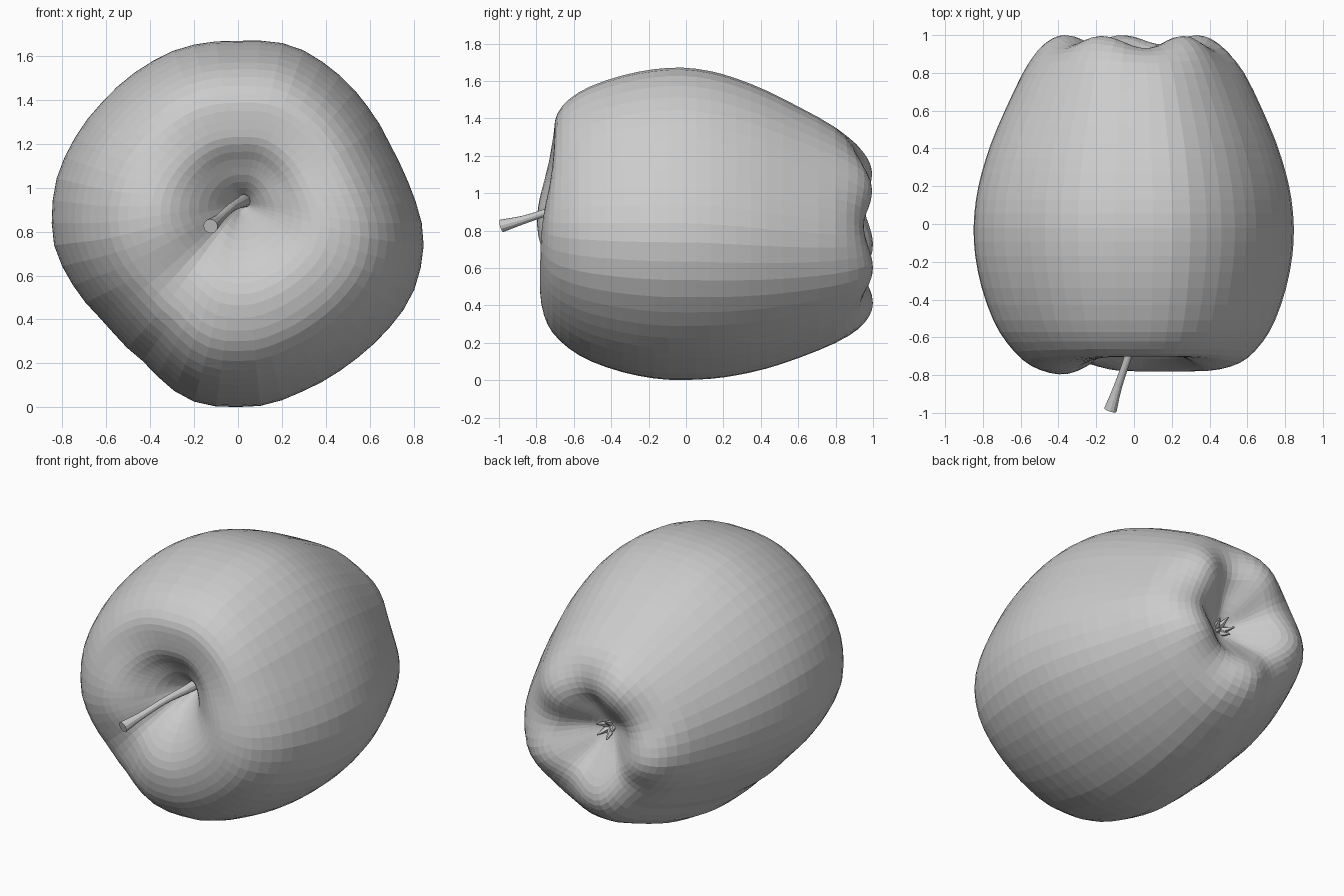
import bpy, bmesh
from math import sin, cos, pi, radians, atan2, hypot, exp
from mathutils import Vector, Matrix

if "Cube" in bpy.data.objects:
    bpy.data.objects.remove(bpy.data.objects["Cube"])

SEG, CZ = 52, 0.84

# widest cross-section of the fruit (x, z), counter-clockwise
outline = [(0.845, .8), (.785, 1.0), (.705, 1.17), (.605, 1.35), (.455, 1.52), (.25, 1.65),
           (0, 1.67), (-.27, 1.635), (-.41, 1.565), (-.61, 1.4), (-.73, 1.25), (-.825, 1.05),
           (-.85, .88), (-.835, .72), (-.755, .56), (-.6, .38), (-.42, .2), (-.3, .08),
           (-.17, .012), (0, 0.001), (.12, .008), (.31, .08), (.51, .2), (.66, .33), (.79, .5), (.845, .7)]
polar = sorted((atan2(z - CZ, x) % (2 * pi), hypot(x, z - CZ)) for x, z in outline)
polar = [(polar[-1][0] - 2 * pi, polar[-1][1])] + polar + [(polar[0][0] + 2 * pi, polar[0][1])]

# profile along the core: (fraction of radius, y), stem end to blossom end
profile = [(.015, -.44), (.05, -.48), (.1, -.545), (.18, -.635), (.28, -.715), (.38, -.765), (.48, -.78),
           (.6, -.76), (.7, -.715), (.8, -.625), (.88, -.51), (.95, -.34), (.99, -.17), (1, -.02),
           (.985, .13), (.95, .27), (.89, .43), (.8, .61), (.69, .8), (.59, .91), (.5, .96),
           (.42, .975), (.33, .955), (.23, .89), (.13, .82), (.06, .78), (.015, .77)]


def radius(a):
    for (a0, r0), (a1, r1) in zip(polar, polar[1:]):
        if a0 <= a <= a1:
            return r0 + (r1 - r0) * (a - a0) / (a1 - a0)


def smooth(lo, hi, v):
    t = max(0, min(1, (v - lo) / (hi - lo)))
    return t * t * (3 - 2 * t)


def bump(a, deg, width, power=2):
    d = (a - radians(deg) + pi) % (2 * pi) - pi
    return exp(-abs(d / radians(width)) ** power)


def catmull(pts, n):
    p = [Vector(q) for q in pts]
    p = [2 * p[0] - p[1]] + p + [2 * p[-1] - p[-2]]
    out = []
    for i in range(1, len(p) - 2):
        a, b, c, d = p[i - 1:i + 3]
        for k in range(n):
            t = k / n
            out.append(.5 * (2 * b + (c - a) * t + (2 * a - 5 * b + 4 * c - d) * t * t
                             + (3 * b - a - 3 * c + d) * t ** 3))
    return out + [p[-2]]


def finish(bm, name):
    bmesh.ops.recalc_face_normals(bm, faces=bm.faces)
    me = bpy.data.meshes.new(name)
    bm.to_mesh(me)
    bm.free()
    ob = bpy.data.objects.new(name, me)
    bpy.context.collection.objects.link(ob)
    return ob


# apple body: rings lofted along y with dips, grooves and lobes
radii = [radius(2 * pi * j / SEG) for j in range(SEG)]
bm = bmesh.new()
rings = []
for f, y in catmull(profile, 2):
    ring = []
    for j in range(SEG):
        a = 2 * pi * j / SEG
        r, yy = f * radii[j], y
        if y < 0:
            rim = smooth(.04, .3, f) * (1 - smooth(.45, .85, f))
            yy += rim * (.085 * bump(a, 80, 68, 3) + .045 * bump(a, 225, 20) - .02 * bump(a, 180, 25))
            cx, cz = .02 * (1 - f), CZ + .08 * (1 - smooth(.0, .8, f))
        else:
            rim = smooth(.05, .3, f) * (1 - smooth(.4, .75, f))
            lobe = cos(5 * (a - radians(260)))
            yy += rim * (.025 * lobe - .02 * bump(a, 80, 30))
            r *= 1 + .05 * lobe * rim
            cx, cz = 0, CZ - .065 * smooth(-.1, .95, y) + .065 * smooth(-.1, .95, 0)
        ring.append(bm.verts.new((cx + r * cos(a), yy, cz + r * sin(a))))
    rings.append(ring)
for r0, r1 in zip(rings, rings[1:]):
    for j in range(SEG):
        k = (j + 1) % SEG
        bm.faces.new((r0[j], r0[k], r1[k], r1[j]))
bm.faces.new(rings[0])
bm.faces.new(rings[-1])
finish(bm, "apple_body")

# stem: bent tapered tube flaring at its tip
path = catmull([(.035, -.42, .945), (.015, -.55, .935), (-.03, -.7, .91), (-.085, -.86, .86), (-.125, -.985, .825)], 3)
widths = catmull([(.034, 0), (.026, 0), (.02, 0), (.022, 0), (.034, 0)], 3)
bm = bmesh.new()
rings = []
for i, p in enumerate(path):
    d = path[min(i + 1, len(path) - 1)] - path[max(i - 1, 0)]
    q = d.to_track_quat('Z', 'Y')
    rings.append([bm.verts.new(p + q @ Vector((widths[i].x * cos(t * pi / 6), widths[i].x * sin(t * pi / 6), 0)))
                  for t in range(12)])
for r0, r1 in zip(rings, rings[1:]):
    for j in range(12):
        bm.faces.new((r0[j], r0[j - 1], r1[j - 1], r1[j]))
bm.faces.new(rings[0])
bm.faces.new(rings[-1])
finish(bm, "stem")

# dried blossom sepals at the back
bm = bmesh.new()
for i in range(5):
    a = radians(30 + 72 * i)
    d = Vector((.5 * cos(a), 1, .5 * sin(a)))
    base = Vector((.025 * cos(a), .77, .78 + .025 * sin(a)))
    m = Matrix.Translation(base + d * .03) @ d.to_track_quat('Z', 'Y').to_matrix().to_4x4()
    bmesh.ops.create_cone(bm, cap_ends=True, segments=5, radius1=.022, radius2=.004, depth=.08, matrix=m)
finish(bm, "blossom_sepals")
